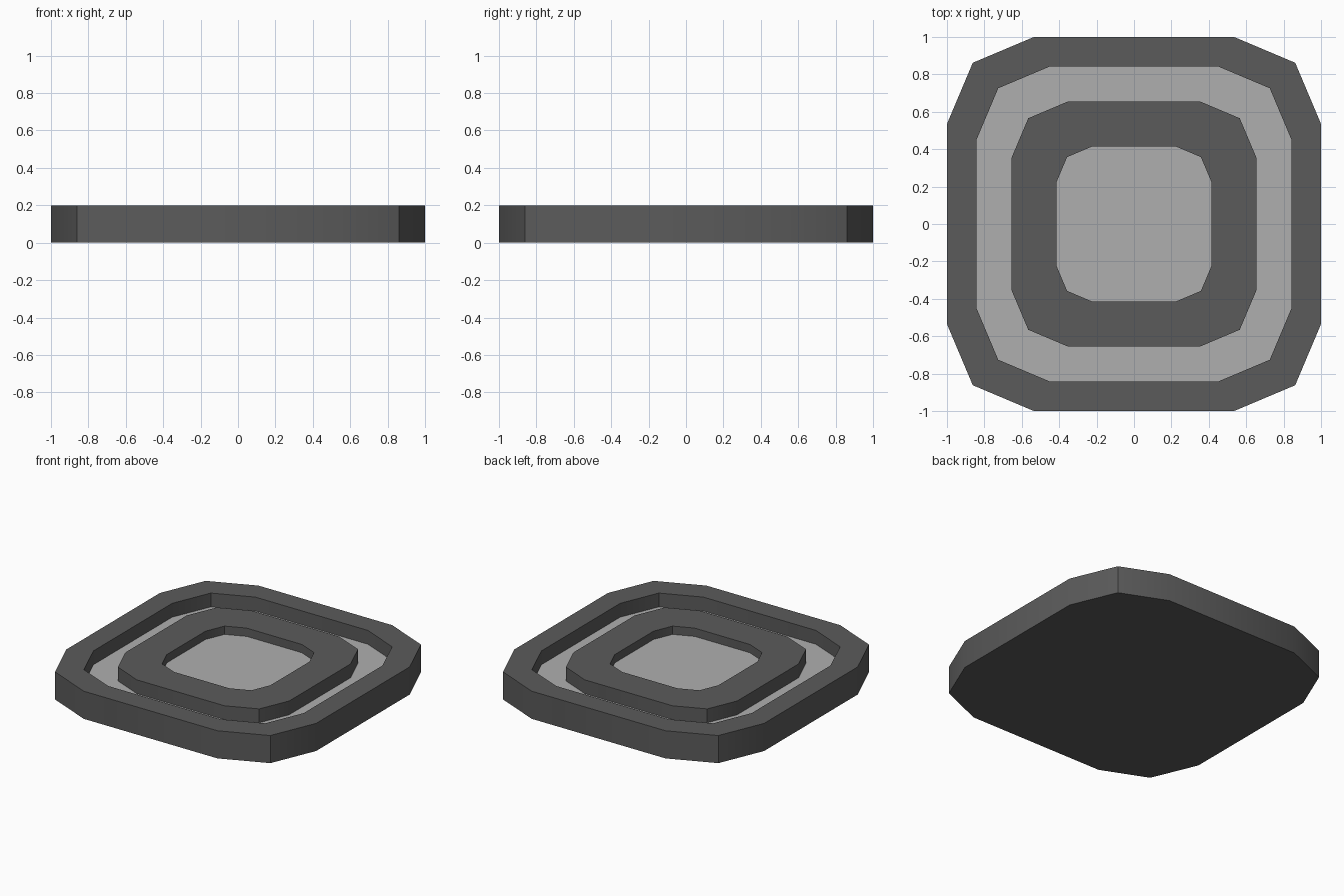
import bpy, bmesh, math

if "Cube" in bpy.data.objects:
    bpy.data.objects.remove(bpy.data.objects["Cube"])

H = 0.2            # overall height
RINGS = (1.0, 0.842, 0.656, 0.415)
QUARTER = [(1.0, 0.535), (0.862, 0.862), (0.535, 1.0)]


def outline(scale):
    """Rounded-square outline: one corner repeated by quarter turns."""
    pts = []
    for k in range(4):
        c, s = round(math.cos(k * math.pi / 2)), round(math.sin(k * math.pi / 2))
        pts += [((x * c - y * s) * scale, (x * s + y * c) * scale) for x, y in QUARTER]
    return pts


def material(name, v):
    m = bpy.data.materials.new(name)
    m.diffuse_color = (v, v, v, 1)
    m.use_nodes = True
    m.node_tree.nodes["Principled BSDF"].inputs["Base Color"].default_value = m.diffuse_color
    return m


def build(name, profile, mats, inner_from=None):
    """Loft the outline through (scale, z) steps, capping both ends.
    inner_from lists profile steps whose face band uses the pale material."""
    bm = bmesh.new()
    loops = [[bm.verts.new((x, y, z)) for x, y in outline(s)] for s, z in profile]
    bm.faces.new(loops[0][::-1])
    for i, (a, b) in enumerate(zip(loops, loops[1:])):
        for j in range(len(a)):
            k = (j + 1) % len(a)
            f = bm.faces.new((a[j], a[k], b[k], b[j]))
            f.material_index = int(i in inner_from)
    top = bm.faces.new(loops[-1])
    top.material_index = 1
    bmesh.ops.recalc_face_normals(bm, faces=bm.faces)
    me = bpy.data.meshes.new(name)
    bm.to_mesh(me)
    bm.free()
    for m in mats:
        me.materials.append(m)
    ob = bpy.data.objects.new(name, me)
    bpy.context.collection.objects.link(ob)
    bpy.context.view_layer.objects.active = ob
    ob.select_set(True)
    bpy.ops.object.shade_smooth_by_angle(angle=math.radians(30))
    return ob


dark = material("dark_grey", 0.105)
pale = material("pale_grey", 0.43)

# Round-cornered plate: outer rim, recessed channel, raised ring, shallow centre
r0, r1, r2, r3 = RINGS
groove, centre = 0.10, 0.14
build("ringed_plate",
      [(r0, 0), (r0, H), (r1, H), (r1, groove), (r2, groove), (r2, H), (r3, H), (r3, centre)],
      (dark, pale), inner_from=(3,))
